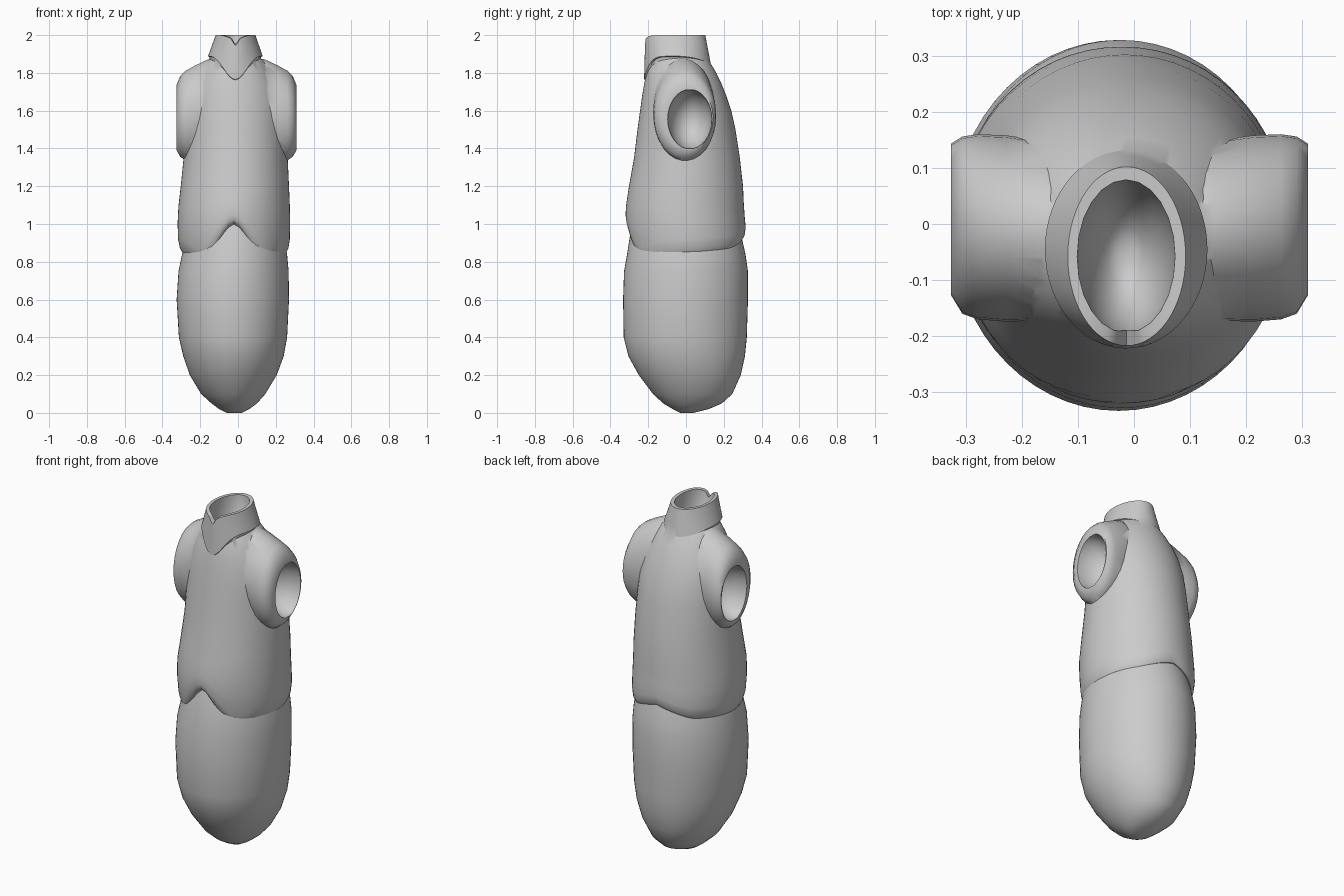
import bpy, bmesh, math
from mathutils import Vector

if "Cube" in bpy.data.objects:
    bpy.data.objects.remove(bpy.data.objects["Cube"])

N = 60


def interp(table, t):
    """Linear lookup: table rows are (key, v1, v2, ...)."""
    if t <= table[0][0]:
        return table[0][1:]
    for a, b in zip(table, table[1:]):
        if t <= b[0]:
            k = (t - a[0]) / (b[0] - a[0])
            return tuple(p + (q - p) * k for p, q in zip(a[1:], b[1:]))
    return table[-1][1:]


def loft(name, rings):
    """Closed solid skinned over rings, with a fan cap at each end."""
    bm = bmesh.new()
    vr = [[bm.verts.new(p) for p in r] for r in rings]
    n = len(vr[0])
    for a, b in zip(vr, vr[1:]):
        for i in range(n):
            j = (i + 1) % n
            bm.faces.new((a[i], a[j], b[j], b[i]))
    for r in (vr[0], vr[-1]):
        c = bm.verts.new(sum((v.co for v in r), Vector()) / n)
        for i in range(n):
            bm.faces.new((r[i], r[(i + 1) % n], c))
    bmesh.ops.recalc_face_normals(bm, faces=bm.faces[:])
    me = bpy.data.meshes.new(name)
    bm.to_mesh(me)
    bm.free()
    ob = bpy.data.objects.new(name, me)
    bpy.context.collection.objects.link(ob)
    return ob


def ellipsoid(name, c, r):
    rings = []
    for k in range(1, 16):
        t = math.pi * k / 16
        rings.append([(c[0] + r[0] * math.sin(t) * math.cos(2 * math.pi * i / 24),
                       c[1] + r[1] * math.sin(t) * math.sin(2 * math.pi * i / 24),
                       c[2] - r[2] * math.cos(t)) for i in range(24)])
    return loft(name, rings)


def point(box, a, z, s=1.0):
    """Point at angle a on the oval filling box (xlo, xhi, ylo, yhi)."""
    x0, x1, y0, y1 = box
    return ((x0 + x1) / 2 + s * (x1 - x0) / 2 * math.cos(a),
            (y0 + y1) / 2 + s * (y1 - y0) / 2 * math.sin(a), z)


def boolean(ob, other, op):
    m = ob.modifiers.new(op, 'BOOLEAN')
    m.operation, m.object, m.solver = op, other, 'EXACT'
    bpy.context.view_layer.objects.active = ob
    bpy.ops.object.modifier_apply(modifier=m.name)
    bpy.data.objects.remove(other)


def smooth(ob, deg):
    bpy.ops.object.select_all(action='DESELECT')
    ob.select_set(True)
    bpy.context.view_layer.objects.active = ob
    bpy.ops.object.shade_smooth_by_angle(angle=math.radians(deg))


angles = [2 * math.pi * i / N for i in range(N)]

# Rounded lower body
body = [(0.0, -0.06, 0.02, -0.03, 0.04), (0.02, -0.10, 0.06, -0.07, 0.12),
        (0.05, -0.14, 0.10, -0.12, 0.19), (0.10, -0.195, 0.145, -0.175, 0.245),
        (0.2, -0.255, 0.205, -0.25, 0.29), (0.3, -0.29, 0.242, -0.305, 0.312),
        (0.4, -0.313, 0.26, -0.33, 0.322), (0.6, -0.325, 0.27, -0.333, 0.328),
        (0.75, -0.315, 0.268, -0.328, 0.328), (0.84, -0.296, 0.26, -0.312, 0.315),
        (0.95, -0.27, 0.235, -0.295, 0.29), (1.08, -0.23, 0.19, -0.25, 0.25)]
smooth(loft("lower_body", [[point(r[1:], a, r[0]) for a in angles] for r in body]), 40)

# Vest torso with a notched hem
torso = [(0.78, -0.302, 0.268, -0.285, 0.315), (0.9, -0.317, 0.274, -0.31, 0.32),
         (1.0, -0.32, 0.276, -0.32, 0.315), (1.08, -0.317, 0.275, -0.32, 0.307),
         (1.2, -0.303, 0.27, -0.302, 0.302), (1.35, -0.288, 0.263, -0.275, 0.285),
         (1.5, -0.28, 0.255, -0.257, 0.262), (1.6, -0.273, 0.25, -0.243, 0.24),
         (1.68, -0.26, 0.235, -0.232, 0.213), (1.75, -0.235, 0.21, -0.22, 0.185),
         (1.81, -0.20, 0.175, -0.207, 0.155), (1.86, -0.165, 0.14, -0.19, 0.125),
         (1.9, -0.125, 0.10, -0.16, 0.09)]
hem = [(0, 1.01), (6, 0.99), (33, 0.80), (40, 0.79), (60, 0.835), (90, 0.85),
       (140, 0.87), (165, 0.91), (180, 0.93)]


def hem_z(a):
    d = abs((math.degrees(a) + 90 + 180) % 360 - 180)
    return interp(hem, d)[0]


rings = []
for t, s in ((0, 0.945), (0.06, 0.98), (0.2, 1), (0.45, 1), (0.7, 1), (1, 1)):
    row = []
    for a in angles:
        z = hem_z(a) + t * (1.2 - hem_z(a))
        row.append(point(interp(torso, z), a, z, s))
    rings.append(row)
rings += [[point(r[1:], a, r[0]) for a in angles] for r in torso if r[0] > 1.25]
vest = loft("vest", rings)

# Short sleeve stubs: x, y centre, y radius, z low, z high
sleeve = [(0.06, -0.02, 0.13, 1.45, 1.885), (0.15, -0.012, 0.16, 1.38, 1.873),
          (0.22, -0.008, 0.166, 1.335, 1.84), (0.27, -0.005, 0.165, 1.335, 1.812),
          (0.298, -0.002, 0.158, 1.355, 1.785), (0.318, 0.008, 0.135, 1.39, 1.735)]
for s in (-1, 1):
    rs = [[(s * x - 0.008, yc + ry * math.cos(a),
            (z0 + z1) / 2 + (z1 - z0) / 2 * math.sin(a)) for a in angles[::2]]
          for x, yc, ry, z0, z1 in sleeve]
    boolean(vest, loft("sleeve", rs), 'UNION')

# Stand-up collar, dipping to a point at the front
base_box, top_box = (-0.16, 0.132, -0.222, 0.132), (-0.118, 0.092, -0.217, 0.102)
rings = [[point(base_box, a, 1.74, 0.8) for a in angles]]
for t, s in ((0, 0.94), (0.03, 1), (0.35, 1), (0.7, 1), (1, 1)):
    row = []
    for a in angles:
        front, back = max(0, -math.sin(a)), max(0, math.sin(a))
        lo = 1.885 - 0.125 * front ** 6 - 0.04 * back ** 2
        hi = 2.0 - 0.02 * front ** 8 - 0.035 * front ** 80
        box = [p + (q - p) * t for p, q in zip(base_box, top_box)]
        row.append(point(box, a, lo + (hi - lo) * t, s))
    rings.append(row)
boolean(vest, loft("collar", rings), 'UNION')

# Hollow neck and arm openings
boolean(vest, ellipsoid("neck_cut", (-0.014, -0.058, 2.02), (0.088, 0.138, 0.24)), 'DIFFERENCE')
for s in (-1, 1):
    boolean(vest, ellipsoid("arm_cut", (s * 0.33 - 0.008, 0.02, 1.555), (0.17, 0.118, 0.158)),
            'DIFFERENCE')
smooth(vest, 40)
